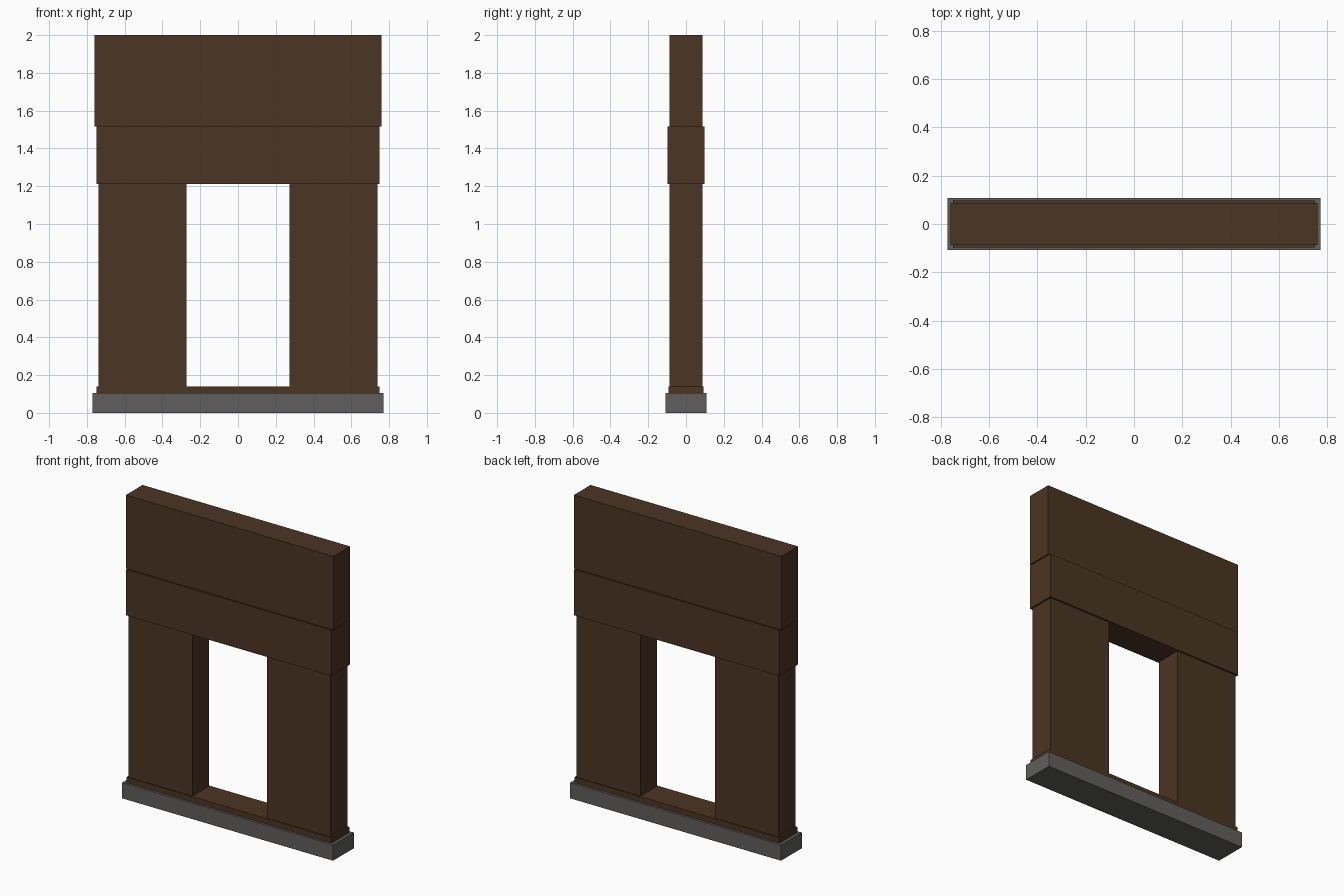
import bpy
import bmesh
from mathutils import Matrix, Vector

cube = bpy.data.objects.get("Cube")
if cube:
    bpy.data.objects.remove(cube, do_unlink=True)


def make_material(name, color):
    mat = bpy.data.materials.new(name)
    mat.use_nodes = True
    mat.diffuse_color = color
    mat.node_tree.nodes["Principled BSDF"].inputs["Base Color"].default_value = color
    return mat


wood = make_material("dark_brown_wood", (0.070, 0.035, 0.017, 1))
stone = make_material("grey_stone", (0.119, 0.114, 0.108, 1))


def block(name, x, half_depth, z, mat):
    """Box spanning the x and z ranges, centred in y."""
    size = Vector((x[1] - x[0], 2 * half_depth, z[1] - z[0]))
    centre = Vector(((x[0] + x[1]) / 2, 0, (z[0] + z[1]) / 2))
    bm = bmesh.new()
    bmesh.ops.create_cube(bm, size=1, matrix=Matrix.LocRotScale(centre, None, size))
    mesh = bpy.data.meshes.new(name)
    bm.to_mesh(mesh)
    bm.free()
    mesh.materials.append(mat)
    obj = bpy.data.objects.new(name, mesh)
    bpy.context.collection.objects.link(obj)


# Heights where one course meets the next
BASE, SILL, OPENING, LINTEL, TOP = 0.104, 0.14, 1.212, 1.515, 2.0

# Foundation and threshold
block("stone_base", (-0.771, 0.771), 0.108, (0, BASE), stone)
block("sill", (-0.75, 0.75), 0.093, (BASE, SILL), wood)

# Wall panels either side of the doorway
block("left_wall", (0.273, 0.739), 0.087, (SILL, OPENING), wood)
block("right_wall", (-0.739, -0.273), 0.087, (SILL, OPENING), wood)

# Lintel and the upper wall above it
block("lintel", (-0.75, 0.75), 0.098, (OPENING, LINTEL), wood)
block("upper_wall", (-0.759, 0.759), 0.087, (LINTEL, TOP), wood)
